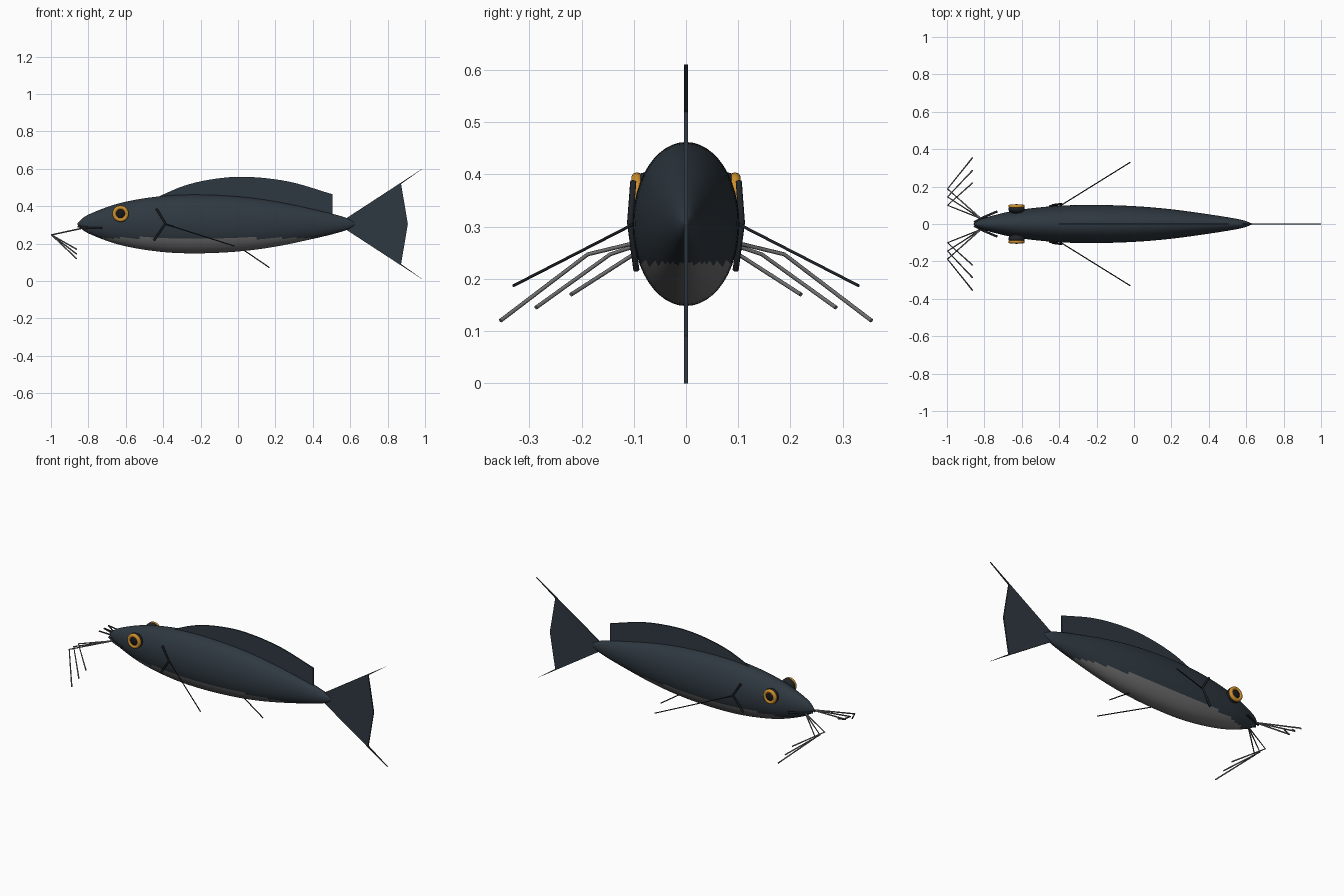
import bpy, bmesh, math
from mathutils import Vector

cube = bpy.data.objects.get("Cube")
if cube:
    bpy.data.objects.remove(cube, do_unlink=True)


def material(name, rgb):
    m = bpy.data.materials.new(name)
    m.use_nodes = True
    m.diffuse_color = (*rgb, 1)
    m.node_tree.nodes["Principled BSDF"].inputs["Base Color"].default_value = (*rgb, 1)
    return m


SLATE = material("slate skin", (0.028, 0.04, 0.052))
BELLY = material("grey belly", (0.16, 0.16, 0.16))
LINE = material("dark line", (0.014, 0.017, 0.021))
AMBER = material("amber iris", (0.6, 0.27, 0.025))
PUPIL = material("black pupil", (0.008, 0.008, 0.01))
MID = 0.305  # height of the body axis


def finish(name, bm, *mats, smooth=True):
    bmesh.ops.recalc_face_normals(bm, faces=bm.faces)
    for f in bm.faces:
        f.smooth = smooth
    me = bpy.data.meshes.new(name)
    bm.to_mesh(me)
    bm.free()
    ob = bpy.data.objects.new(name, me)
    bpy.context.collection.objects.link(ob)
    for m in mats:
        me.materials.append(m)
    return ob


def spline(points, steps):
    """Smooth curve through 2D points."""
    p = [Vector(q) for q in points]
    p = [2 * p[0] - p[1]] + p + [2 * p[-1] - p[-2]]
    out = []
    for a, b, c, d in zip(p, p[1:], p[2:], p[3:]):
        for i in range(steps):
            t = i / steps
            out.append(0.5 * (2 * b + (c - a) * t + (2 * a - 5 * b + 4 * c - d) * t * t
                              + (3 * b - a - 3 * c + d) * t ** 3))
    return out + [p[-2]]


def tube(name, points, radius, mat):
    cu = bpy.data.curves.new(name, "CURVE")
    cu.dimensions = "3D"
    cu.bevel_depth = radius
    cu.bevel_resolution = 2
    cu.use_fill_caps = True
    s = cu.splines.new("POLY")
    s.points.add(len(points) - 1)
    for sp, co in zip(s.points, points):
        sp.co = (*co, 1)
    cu.materials.append(mat)
    ob = bpy.data.objects.new(name, cu)
    bpy.context.collection.objects.link(ob)
    bpy.ops.object.select_all(action="DESELECT")
    bpy.context.view_layer.objects.active = ob
    ob.select_set(True)
    bpy.ops.object.convert(target="MESH")


def fin(name, outline, thickness):
    """Thin upright plate from an x-z outline."""
    bm = bmesh.new()
    face = bm.faces.new([bm.verts.new((x, -thickness / 2, z)) for x, z in outline])
    ext = bmesh.ops.extrude_face_region(bm, geom=[face])
    verts = [g for g in ext["geom"] if isinstance(g, bmesh.types.BMVert)]
    bmesh.ops.translate(bm, verts=verts, vec=(0, thickness, 0))
    return finish(name, bm, SLATE, smooth=False)


# Body: elliptical rings along a spindle profile
profile = spline([(-0.858, 0.004), (-0.8, 0.05), (-0.63, 0.112), (-0.42, 0.148), (-0.22, 0.157),
                  (0, 0.147), (0.2, 0.121), (0.42, 0.075), (0.57, 0.036), (0.633, 0.003)], 6)
bm = bmesh.new()
SEG = 48
rings = []
for x, r in profile:
    rings.append([bm.verts.new((x, 0.65 * r * math.cos(a), MID + r * math.sin(a)))
                  for a in (2 * math.pi * i / SEG for i in range(SEG))])
for r0, r1 in zip(rings, rings[1:]):
    for i in range(SEG):
        j = (i + 1) % SEG
        bm.faces.new((r0[i], r0[j], r1[j], r1[i]))
bm.faces.new(rings[0])
bm.faces.new(rings[-1])
for f in bm.faces:
    f.material_index = int(f.calc_center_median().z < 0.23)
finish("body", bm, SLATE, BELLY)

# Dorsal and tail fins
crest = spline([(-0.44, 0.445), (-0.286, 0.51), (-0.126, 0.546), (0.05, 0.557),
                (0.275, 0.531), (0.505, 0.464)], 6)
fin("dorsal_fin", [tuple(p) for p in crest] + [(0.505, 0.35), (0.2, 0.4), (-0.2, 0.42)], 0.008)
half = [(0.57, 0.025), (1, 0.305), (0.872, 0.214)]
fin("tail_fin", [(x, MID + h) for x, h in half] + [(0.908, MID)]
    + [(x, MID - h) for x, h in reversed(half)], 0.008)

# Single spine under the belly
tube("belly_spine", [(-0.02, 0, 0.2), (0.168, 0, 0.072)], 0.003, LINE)

for side, s in (("left", 1), ("right", -1)):
    # Side that carries +y or -y copies of the paired parts
    tag = "far" if s > 0 else "near"

    # Eye: dark ball, amber ring, black pupil
    for part, rad, depth, y, mat in (("eyeball", 0.044, 0.024, 0.079, LINE),
                                     ("pupil", 0.026, 0.014, 0.092, PUPIL)):
        bm = bmesh.new()
        bmesh.ops.create_uvsphere(bm, u_segments=24, v_segments=12, radius=1)
        bmesh.ops.scale(bm, verts=bm.verts, vec=(rad, depth, rad))
        bmesh.ops.translate(bm, verts=bm.verts, vec=(-0.628, s * y, 0.36))
        finish(f"{tag}_{part}", bm, mat)
    bpy.ops.mesh.primitive_torus_add(major_radius=0.033, minor_radius=0.011, major_segments=32,
                                     minor_segments=10, location=(-0.628, s * 0.094, 0.36),
                                     rotation=(math.pi / 2, 0, 0))
    ring = bpy.context.object
    ring.name = f"{tag}_iris"
    ring.data.materials.append(AMBER)
    bpy.ops.object.shade_smooth()

    # Gill edge, mouth line and pectoral spine
    tube(f"{tag}_gill", [(-0.45, s * 0.095, 0.217), (-0.388, s * 0.107, 0.307),
                         (-0.436, s * 0.101, 0.386)], 0.006, LINE)
    tube(f"{tag}_mouth", [(-0.855, s * 0.01, 0.292), (-0.8, s * 0.038, 0.284),
                          (-0.73, s * 0.068, 0.283)], 0.006, LINE)
    tube(f"{tag}_pectoral_spine", [(-0.39, s * 0.1, 0.305), (-0.02, s * 0.33, 0.187)], 0.003, LINE)

    # Barbels: each bends back at the front
    for n, (bend, tip, z) in enumerate(((0.188, 0.355, 0.12), (0.145, 0.287, 0.145),
                                        (0.1, 0.22, 0.17))):
        tube(f"{tag}_barbel_{n + 1}", [(-0.82, s * 0.03, 0.285), (-0.997, s * bend, 0.247),
                                       (-0.863, s * tip, z)], 0.004, BELLY)
